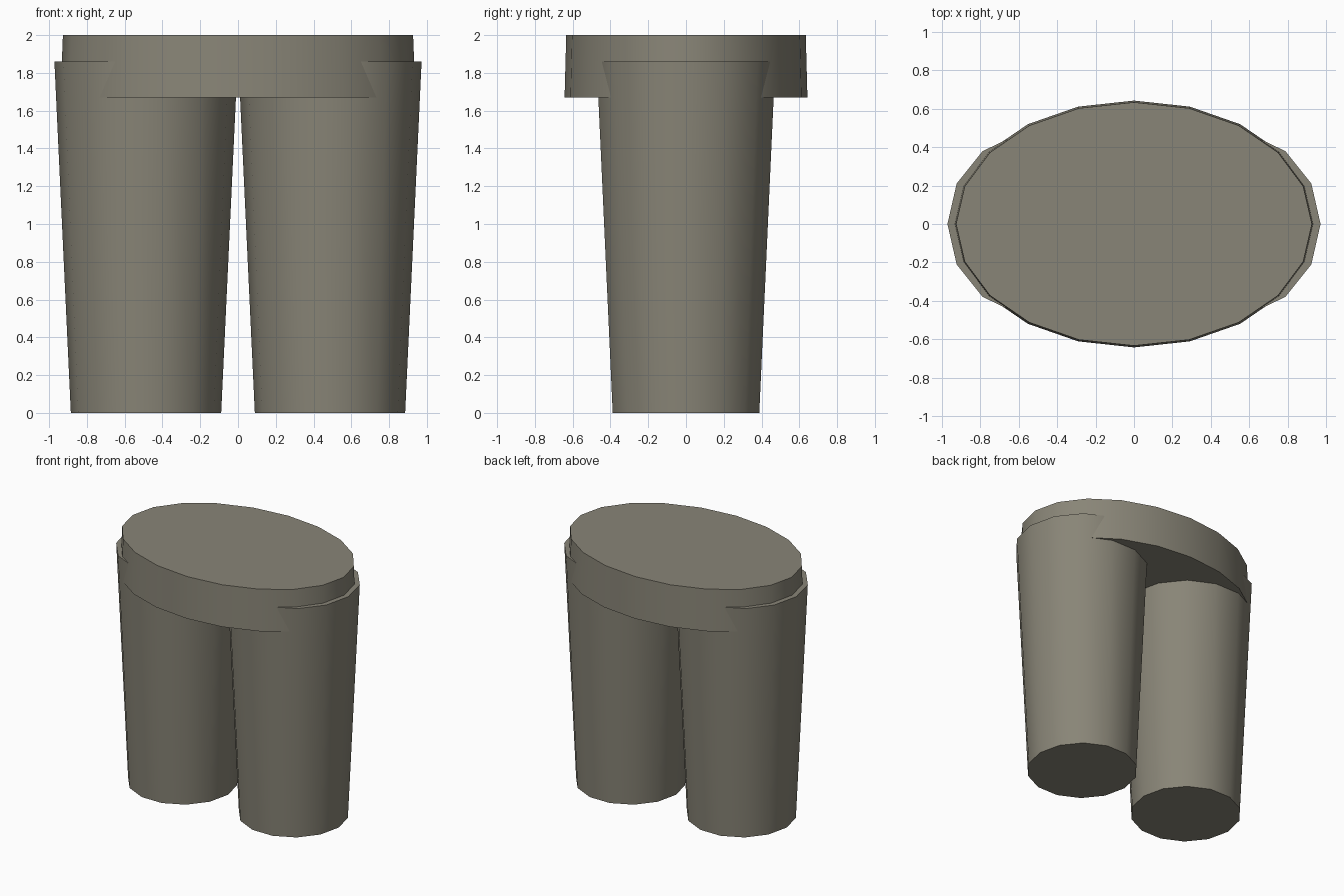
import bpy

if "Cube" in bpy.data.objects:
    bpy.data.objects.remove(bpy.data.objects["Cube"])

# Dark olive-grey cloth
cloth = bpy.data.materials.new("cloth")
cloth.diffuse_color = (0.25, 0.235, 0.185, 1)
cloth.use_nodes = True
cloth.node_tree.nodes["Principled BSDF"].inputs["Base Color"].default_value = cloth.diffuse_color

def tapered(name, sides, r_bottom, r_top, z0, z1, x=0.0, y_ratio=1.0):
    """Capped, tapered tube with a vertex on the +x axis."""
    bpy.ops.mesh.primitive_cone_add(vertices=sides, radius1=r_bottom, radius2=r_top,
                                    depth=z1 - z0, location=(0, 0, 0))
    ob = bpy.context.object
    ob.name = name
    for v in ob.data.vertices:
        px, py, pz = v.co
        # swap axes so a vertex lies on the x axis
        v.co = (py, -px * y_ratio, pz)
    ob.location = (x, 0, (z0 + z1) / 2)
    ob.data.materials.append(cloth)
    bpy.ops.object.shade_smooth_by_angle(angle=0.6)
    return ob

# Legs
for side, label in ((-1, "left_leg"), (1, "right_leg")):
    tapered(label, 14, 0.398, 0.485, 0.0, 1.86, x=side * 0.487)

# Oval waistband
tapered("waistband", 20, 0.94, 0.927, 1.67, 2.0, y_ratio=0.684)
